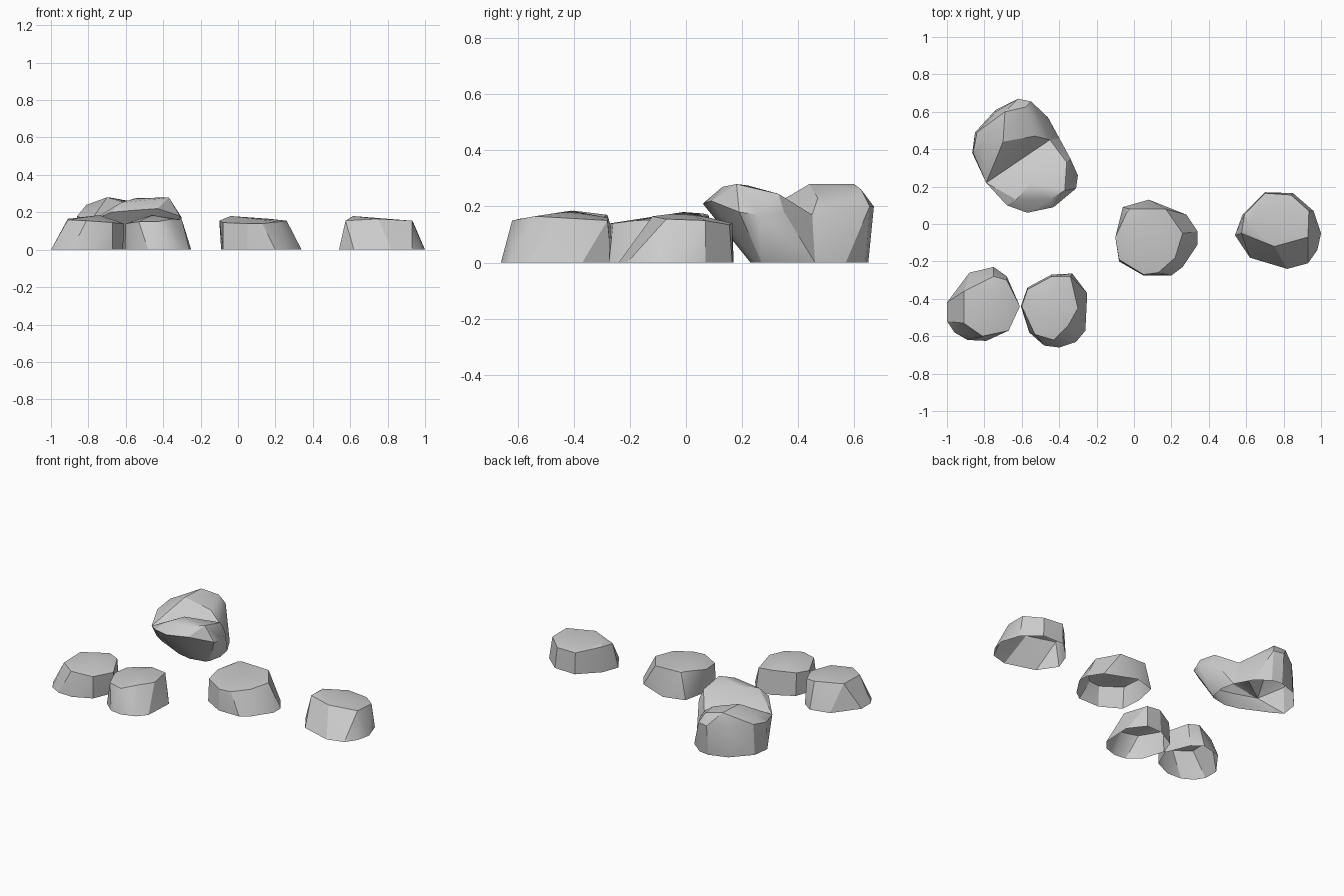
import bpy, bmesh
from math import radians


def add_shell(bm, base, upper, seam=()):
    """Convex rock shell, open at the ground and along the seam."""
    pts = [(x, y, 0) for x, y in base] + list(upper)
    verts = [bm.verts.new(p) for p in pts]
    bmesh.ops.convex_hull(bm, input=verts)
    mine = set(verts)
    doomed = []
    for f in bm.faces:
        if not all(v in mine for v in f.verts if v.is_valid):
            continue
        ground = all(v.co.z < 1e-4 for v in f.verts)
        on_seam = seam and all(
            any((v.co.x - s[0]) ** 2 + (v.co.y - s[1]) ** 2 + (v.co.z - s[2]) ** 2 < 1e-8 for s in seam)
            for v in f.verts)
        if ground or on_seam:
            doomed.append(f)
    bmesh.ops.delete(bm, geom=doomed, context='FACES_ONLY')
    bmesh.ops.delete(bm, geom=[v for v in bm.verts if not v.link_faces], context='VERTS')


def finish(bm, name):
    bmesh.ops.remove_doubles(bm, verts=bm.verts, dist=1e-4)
    bmesh.ops.recalc_face_normals(bm, faces=bm.faces)
    mesh = bpy.data.meshes.new(name)
    bm.to_mesh(mesh)
    bm.free()
    ob = bpy.data.objects.new(name, mesh)
    bpy.context.collection.objects.link(ob)
    bpy.ops.object.select_all(action='DESELECT')
    ob.select_set(True)
    bpy.context.view_layer.objects.active = ob
    bpy.ops.object.shade_smooth_by_angle(angle=radians(25))


def small_rock(name, base, top):
    bm = bmesh.new()
    add_shell(bm, base, top)
    finish(bm, name)


# Four small flat-topped rocks: ground outline, then top outline
small_rock("front_left_rock",
           [(-1, -.42), (-.88, -.26), (-.75, -.23), (-.68, -.28), (-.615, -.44),
            (-.67, -.57), (-.79, -.625), (-.89, -.62), (-.96, -.58), (-1, -.52)],
           [(-.91, -.36, .165), (-.75, -.28, .17), (-.68, -.30, .16), (-.61, -.44, .14),
            (-.67, -.57, .145), (-.81, -.60, .155), (-.91, -.53, .16), (-.74, -.40, .185)])
small_rock("front_middle_rock",
           [(-.605, -.44), (-.57, -.34), (-.44, -.27), (-.33, -.265), (-.25, -.37),
            (-.26, -.57), (-.31, -.63), (-.40, -.66), (-.48, -.65), (-.56, -.58)],
           [(-.60, -.44, .14), (-.57, -.35, .15), (-.44, -.28, .16), (-.34, -.28, .15),
            (-.30, -.45, .16), (-.35, -.54, .165), (-.43, -.62, .15), (-.53, -.59, .15),
            (-.46, -.41, .185)])
small_rock("centre_rock",
           [(-.09, -.06), (-.06, .09), (.08, .13), (.28, .05), (.34, -.04),
            (.34, -.11), (.26, -.23), (.20, -.275), (.05, -.275), (-.08, -.2)],
           [(-.10, -.07, .155), (-.04, .06, .175), (-.02, .08, .17), (.17, .08, .165),
            (.26, -.05, .155), (.22, -.18, .15), (.13, -.26, .14), (.05, -.27, .14),
            (-.08, -.19, .145), (-.04, -.01, .18)])
small_rock("right_rock",
           [(.54, -.06), (.58, .05), (.70, .17), (.85, .165), (.96, .07),
            (1, -.05), (.98, -.14), (.93, -.21), (.82, -.24), (.62, -.18)],
           [(.575, -.05, .155), (.59, .05, .165), (.70, .165, .14), (.84, .155, .135),
            (.935, .07, .15), (.93, -.07, .155), (.75, -.12, .165), (.615, 0, .18)])

# Large rock: overhanging front hump and upright rear hump meeting in a valley
valley = [(-.79, .22, .15), (-.45, .45, .17)]
valley_base = [(-.80, .34), (-.40, .46)]
seam = valley + [(x, y, 0) for x, y in valley_base]
bm = bmesh.new()
add_shell(bm, valley_base + [(-.61, .25), (-.52, .23), (-.42, .25), (-.40, .27), (-.38, .36)],
          valley + [(-.68, .10, .20), (-.57, .06, .21), (-.43, .09, .22), (-.31, .19, .18),
                    (-.30, .26, .17), (-.34, .35, .18),
                    (-.55, .22, .275), (-.37, .18, .28), (-.36, .33, .245),
                    (-.63, .13, .25), (-.45, .13, .27)], seam)
add_shell(bm, valley_base + [(-.46, .57), (-.55, .64), (-.62, .65), (-.74, .61),
                             (-.85, .49), (-.865, .38)],
          valley + [(-.50, .56, .19), (-.55, .655, .20), (-.62, .67, .20), (-.74, .60, .20),
                    (-.84, .49, .20), (-.86, .38, .18),
                    (-.70, .44, .28), (-.69, .60, .28), (-.81, .44, .24),
                    (-.58, .625, .26), (-.53, .47, .23)], seam)
finish(bm, "large_rock")
